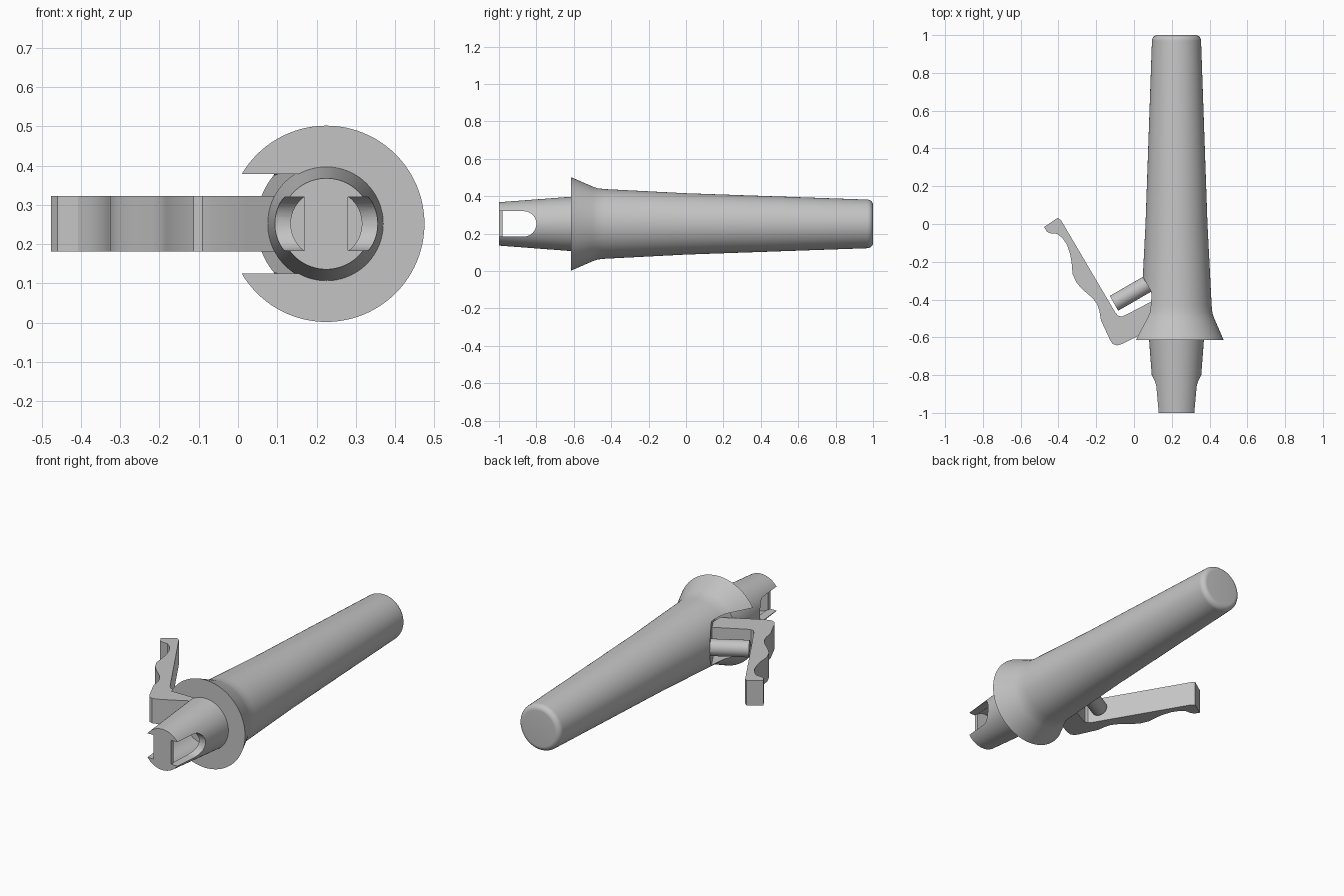
import bpy, bmesh, math
from mathutils import Vector, Matrix

if "Cube" in bpy.data.objects:
    bpy.data.objects.remove(bpy.data.objects["Cube"], do_unlink=True)

CX, CZ = 0.225, 0.252            # long axis of the handle
TILT = math.radians(30)          # direction of the trigger arm and pin

grey = bpy.data.materials.new("light_grey")
grey.use_nodes = True
grey.diffuse_color = (0.55, 0.55, 0.55, 1)
grey.node_tree.nodes["Principled BSDF"].inputs["Base Color"].default_value = (0.55, 0.55, 0.55, 1)


def make(name, bm):
    bmesh.ops.recalc_face_normals(bm, faces=bm.faces)
    mesh = bpy.data.meshes.new(name)
    bm.to_mesh(mesh)
    bm.free()
    mesh.materials.append(grey)
    ob = bpy.data.objects.new(name, mesh)
    bpy.context.collection.objects.link(ob)
    return ob


def lathe(name, profile, steps=96):
    """Solid of revolution about the long axis from (y, radius) points."""
    bm = bmesh.new()
    rings = []
    for y, r in profile:
        rings.append([bm.verts.new((CX + r * math.cos(a), y, CZ + r * math.sin(a)))
                      for a in (math.tau * i / steps for i in range(steps))])
    for a, b in zip(rings, rings[1:]):
        for i in range(steps):
            j = (i + 1) % steps
            bm.faces.new((a[i], a[j], b[j], b[i]))
    bm.faces.new(rings[0])
    bm.faces.new(rings[-1])
    return make(name, bm)


def prism(name, points, offset):
    """Extrude a closed outline of 3D points along an offset."""
    bm = bmesh.new()
    face = bm.faces.new([bm.verts.new(p) for p in points])
    new = bmesh.ops.extrude_face_region(bm, geom=[face])["geom"]
    bmesh.ops.translate(bm, vec=offset, verts=[v for v in new if isinstance(v, bmesh.types.BMVert)])
    return make(name, bm)


def stadium(c0, c1, r, n=24):
    """Slot outline as (u, v) pairs with round ends centred at u = c0 and c1."""
    pts = []
    for c, start in ((c1, -math.pi / 2), (c0, math.pi / 2)):
        pts += [(c + r * math.cos(start + math.pi * i / n),
                 r * math.sin(start + math.pi * i / n)) for i in range(n + 1)]
    return pts


def cut(ob, cutter):
    mod = ob.modifiers.new("cut", "BOOLEAN")
    mod.operation = "DIFFERENCE"
    mod.solver = "EXACT"
    mod.object = cutter
    bpy.context.view_layer.objects.active = ob
    bpy.ops.object.modifier_apply(modifier=mod.name)
    bpy.data.objects.remove(cutter, do_unlink=True)


def smooth(ob, angle=25):
    bpy.ops.object.select_all(action="DESELECT")
    ob.select_set(True)
    bpy.context.view_layer.objects.active = ob
    bpy.ops.object.shade_smooth_by_angle(angle=math.radians(angle))


along = Vector((math.cos(TILT), math.sin(TILT), 0))
across = Vector((-math.sin(TILT), math.cos(TILT), 0))

# Handle with flared guard and rounded butt
butt = [(0.97 + 0.03 * math.sin(t), 0.1 + 0.03 * math.cos(t))
        for t in (math.pi / 2 * i / 8 for i in range(9))]
handle = lathe("handle", [(-0.615, 0.25), (-0.5, 0.2), (-0.47, 0.19), (-0.43, 0.186),
                          (0, 0.164)] + butt)

# Slanted slot in the handle that holds the trigger
outline = [across * u + along * -0.7 + Vector((0, 0, CZ + v))
           for u, v in stadium(-0.62, -0.387, 0.127)]
cut(handle, prism("trigger_slot", outline, along * 0.6))
smooth(handle)

# Hollow nozzle with a rounded slot through both sides
nozzle = lathe("nozzle", [(-1, 0.116), (-0.55, 0.15)])
cut(nozzle, lathe("nozzle_bore", [(-0.98, 0.085), (-0.65, 0.095)]))
outline = [(-0.3, u, CZ + v) for u, v in stadium(-1.2, -0.868, 0.068)]
cut(nozzle, prism("nozzle_slot", outline, Vector((1.2, 0, 0))))
smooth(nozzle)

# Thin bar joining the two nozzle prongs
bm = bmesh.new()
bmesh.ops.create_cube(bm, size=1, matrix=Matrix.Translation((CX, -0.99, CZ))
                      @ Matrix.Diagonal((0.11, 0.02, 0.14, 1)))
make("nozzle_bar", bm)

# Trigger lever with finger grooves
lever = [(-0.476, -0.016), (-0.46, -0.042), (-0.44, -0.05), (-0.407, -0.052), (-0.378, -0.075),
         (-0.355, -0.11), (-0.338, -0.16), (-0.33, -0.206), (-0.325, -0.265),
         (-0.305, -0.31), (-0.275, -0.344), (-0.217, -0.395), (-0.195, -0.425),
         (-0.183, -0.46), (-0.175, -0.51), (-0.127, -0.614), (-0.113, -0.635),
         (-0.09, -0.643), (-0.063, -0.635), (0.02, -0.593), (0.15, -0.52),
         (0.15, -0.38), (-0.045, -0.482), (-0.065, -0.49), (-0.085, -0.485),
         (-0.1, -0.467), (-0.385, 0.018), (-0.403, 0.033)]
trigger = prism("trigger_lever", [(x, y, 0.182) for x, y in lever], Vector((0, 0, 0.141)))
smooth(trigger)

# Round return pin between the lever and the handle
bm = bmesh.new()
bmesh.ops.create_cone(bm, cap_ends=True, segments=40, radius1=0.045, radius2=0.045, depth=0.34)
pin = make("return_pin", bm)
pin.matrix_world = (Matrix.Translation(Vector((-0.106, -0.42, CZ)) + along * 0.17)
                    @ along.to_track_quat("Z", "Y").to_matrix().to_4x4())
smooth(pin)
